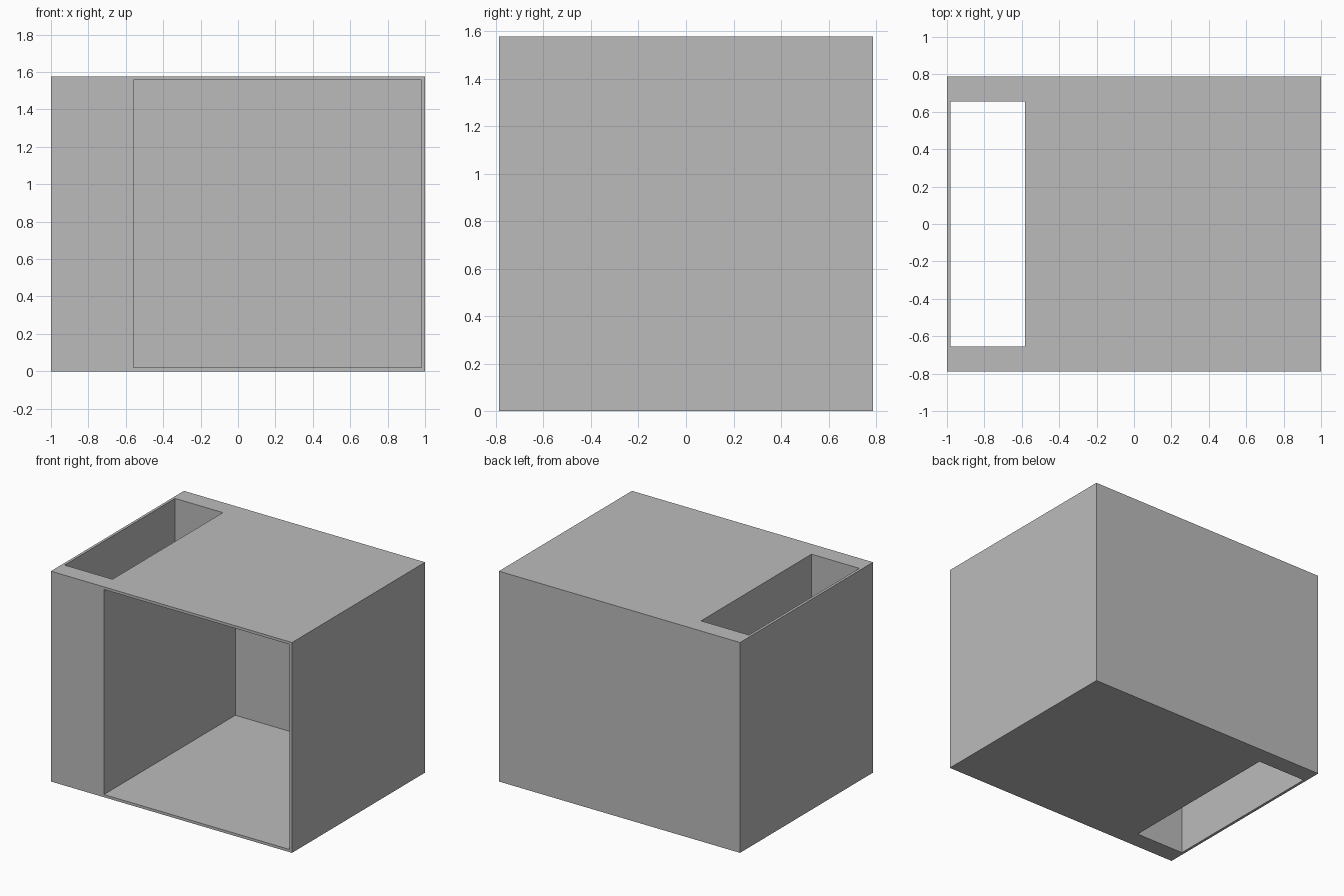
import bpy

if "Cube" in bpy.data.objects:
    bpy.data.objects.remove(bpy.data.objects["Cube"])


def box(name, lo, hi):
    """Axis-aligned box between two corners."""
    centre = [(a + b) / 2 for a, b in zip(lo, hi)]
    size = [b - a for a, b in zip(lo, hi)]
    bpy.ops.mesh.primitive_cube_add(size=1, location=centre)
    obj = bpy.context.object
    obj.name = name
    obj.scale = size
    bpy.ops.object.transform_apply(location=True, rotation=False, scale=True)
    return obj


def cut(target, cutter):
    """Subtract a cutter box, then remove it."""
    mod = target.modifiers.new("cut", 'BOOLEAN')
    mod.operation = 'DIFFERENCE'
    mod.solver = 'EXACT'
    mod.object = cutter
    bpy.context.view_layer.objects.active = target
    bpy.ops.object.modifier_apply(modifier=mod.name)
    bpy.data.objects.remove(cutter, do_unlink=True)


# Half width, half depth, height, wall thickness
W, D, H, T = 1.0, 0.788, 1.577, 0.02

# Outer cabinet block
cabinet = box("cabinet", (-W, -D, 0), (W, D, H))

# Large compartment, open at the front
cut(cabinet, box("compartment_cutter", (-0.56, -D - 0.1, T), (W - T, D - T, H - T)))

# Narrow shaft running through from top to bottom
cut(cabinet, box("shaft_cutter", (-W + T, -0.654, -0.1), (-0.583, 0.654, H + 0.1)))

# Mid-grey finish
grey = bpy.data.materials.new("mid_grey")
grey.diffuse_color = (0.5, 0.5, 0.5, 1)
grey.use_nodes = True
grey.node_tree.nodes["Principled BSDF"].inputs["Base Color"].default_value = grey.diffuse_color
cabinet.data.materials.clear()
cabinet.data.materials.append(grey)
